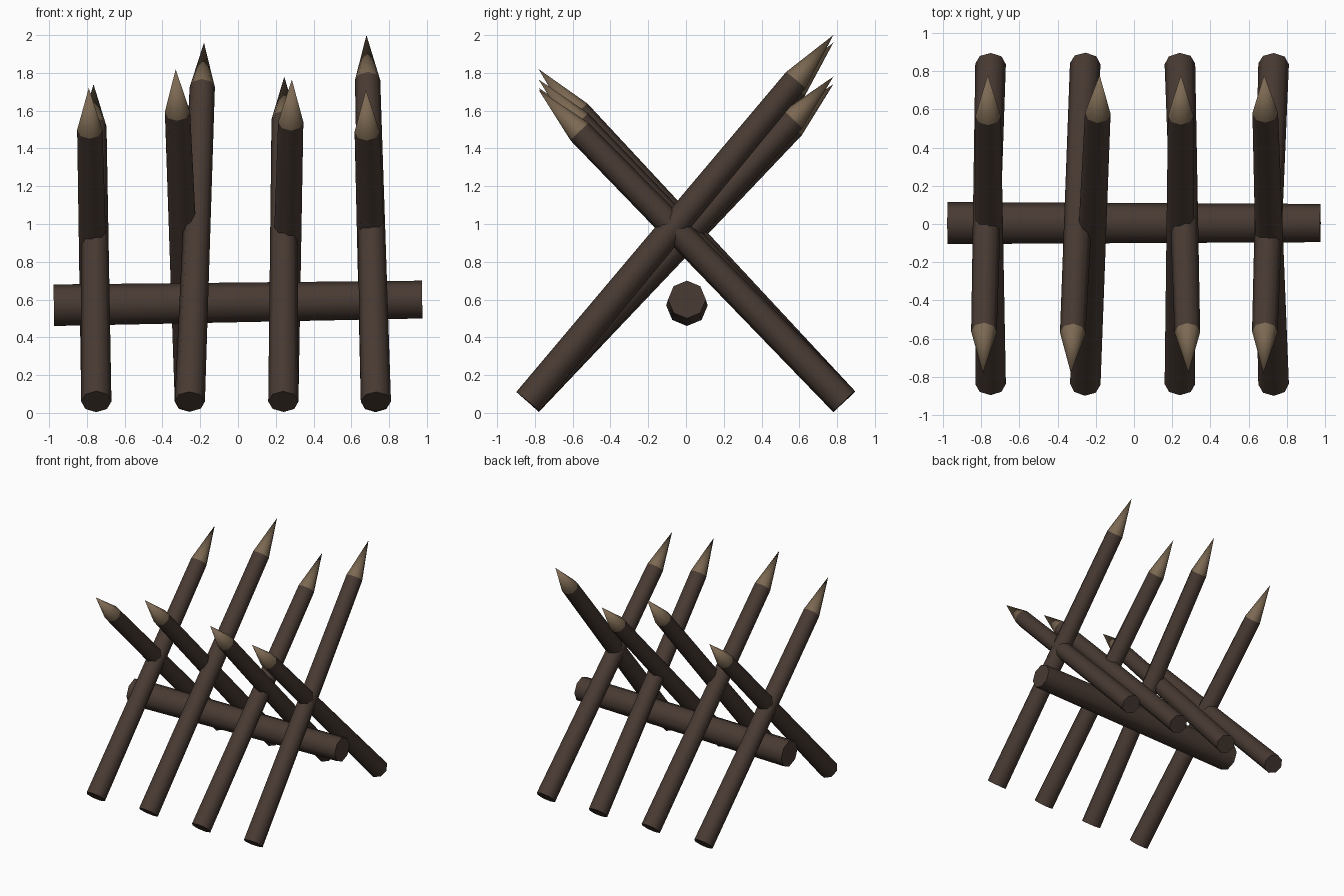
import bpy, math
from mathutils import Vector, Matrix

cube = bpy.data.objects.get("Cube")
if cube:
    bpy.data.objects.remove(cube, do_unlink=True)


def material(name, color):
    m = bpy.data.materials.new(name)
    m.use_nodes = True
    m.diffuse_color = (*color, 1)
    m.node_tree.nodes["Principled BSDF"].inputs["Base Color"].default_value = (*color, 1)
    return m


BARK = material("dark_bark", (0.066, 0.043, 0.033))
WOOD = material("cut_wood", (0.20, 0.14, 0.085))


def tapered(name, start, end, r1, r2, mat, angle=50):
    """Eight-sided tapered solid between two points, one corner facing up."""
    a, b = Vector(start), Vector(end)
    z = (b - a).normalized()
    up = Vector((0, 0, 1))
    x = (up - z * up.dot(z)).normalized()
    rot = Matrix((x, z.cross(x), z)).transposed().to_4x4()
    bpy.ops.mesh.primitive_cone_add(vertices=8, radius1=r1, radius2=r2, depth=(b - a).length)
    ob = bpy.context.object
    # Turn the ring so that a corner lies on the local x axis
    ob.matrix_world = Matrix.Translation((a + b) / 2) @ rot
    ob.name = name
    ob.data.materials.append(mat)
    bpy.ops.object.shade_smooth_by_angle(angle=math.radians(angle))
    return ob


def stake(name, foot, tip):
    """Bark-covered shaft with a sharpened bare point."""
    foot, tip = Vector(foot), Vector(tip)
    neck = tip - (tip - foot).normalized() * 0.31
    tapered(name + "_shaft", foot, neck, 0.08, 0.067, BARK)
    tapered(name + "_point", neck, tip, 0.067, 0, WOOD)


# Horizontal log
tapered("cross_log", (-0.975, 0.005, 0.57), (0.975, 0.005, 0.6), 0.11, 0.1, BARK)

# Crossed stakes: foot x, then tip x and height for both leaning directions
rows = [
    (-0.75, (-0.765, 1.74), (-0.79, 1.72)),
    (-0.255, (-0.18, 1.96), (-0.33, 1.82)),
    (0.24, (0.245, 1.78), (0.285, 1.765)),
    (0.73, (0.68, 2.0), (0.677, 1.71)),
]
for i, (x, back, front) in enumerate(rows, 1):
    stake(f"back_leaning_stake_{i}", (x, -0.837, 0.06), (back[0], 0.78, back[1]))
    stake(f"front_leaning_stake_{i}", (x, 0.837, 0.06), (front[0], -0.78, front[1]))
